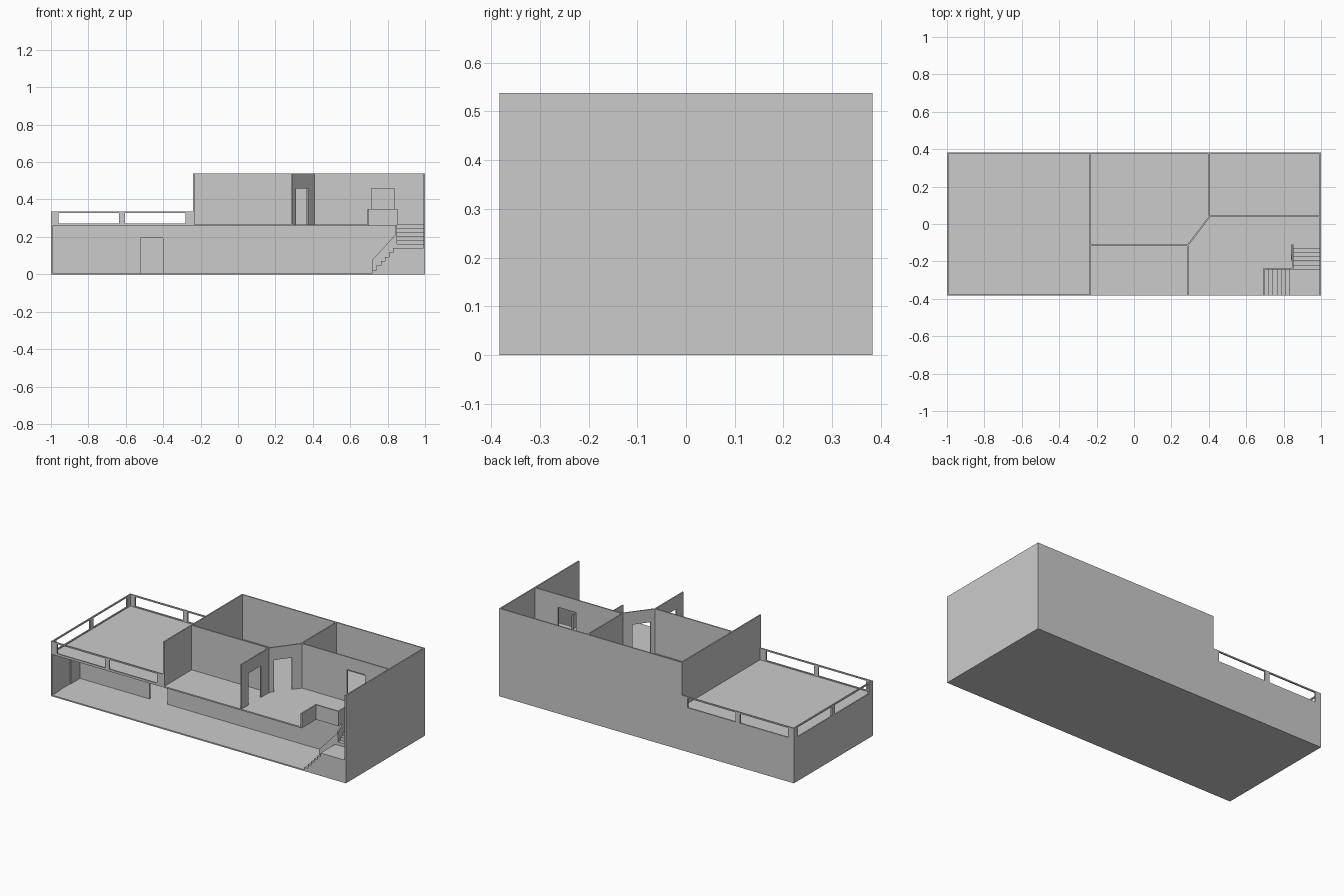
import bpy, bmesh
from mathutils import Vector

if "Cube" in bpy.data.objects:
    bpy.data.objects.remove(bpy.data.objects["Cube"])

T = 0.008            # wall thickness
Y = 0.383            # half depth
F = 0.265            # upper floor level
H = 0.538            # upper wall top
R = 0.337            # terrace rail top
DOOR = 0.195         # door height above floor


def extrude(name, pts, vec):
    """Closed planar outline pushed along vec."""
    bm = bmesh.new()
    face = bm.faces.new([bm.verts.new(p) for p in pts])
    res = bmesh.ops.extrude_face_region(bm, geom=[face])
    verts = [g for g in res["geom"] if isinstance(g, bmesh.types.BMVert)]
    bmesh.ops.translate(bm, verts=verts, vec=vec)
    bmesh.ops.recalc_face_normals(bm, faces=bm.faces)
    mesh = bpy.data.meshes.new(name)
    bm.to_mesh(mesh)
    bm.free()
    ob = bpy.data.objects.new(name, mesh)
    bpy.context.collection.objects.link(ob)
    return ob


def box(name, x0, x1, y0, y1, z0, z1):
    return extrude(name, [(x0, y0, z0), (x1, y0, z0), (x1, y1, z0), (x0, y1, z0)],
                   (0, 0, z1 - z0))


def wall(name, a, b, z0, z1, door=None):
    """Wall centred on line a-b; door = (start, end) distance along the line."""
    a, b = Vector(a), Vector(b)
    length = (b - a).length
    d = (b - a).normalized()
    n = Vector((-d.y, d.x)) * T
    prof = [(0, z0), (0, z1), (length, z1), (length, z0)]
    if door:
        prof += [(door[1], z0), (door[1], z0 + DOOR), (door[0], z0 + DOOR), (door[0], z0)]
    pts = []
    for s, z in prof:
        p = a + d * s - n / 2
        pts.append((p.x, p.y, z))
    return extrude(name, pts, (n.x, n.y, 0))


# Floors, the upper one notched for the stairwell
box("ground_floor", -1, 1, -Y, Y, 0, T)
outline = [(-1, -Y), (0.70, -Y), (0.70, -0.243), (0.85, -0.243), (0.85, -0.11),
           (1, -0.11), (1, Y), (-1, Y)]
extrude("upper_floor", [(x, y, F - T) for x, y in outline], (0, 0, T))

# Outer walls, back wall stepped down to the terrace
prof = [(-1, 0), (1, 0), (1, H), (-0.24, H), (-0.24, F), (-1, F)]
extrude("back_wall", [(x, Y - T, z) for x, z in prof], (0, T, 0))
box("right_wall", 1 - T, 1, -Y, Y, 0, H)
wall("left_wall", (-1 + T / 2, -Y), (-1 + T / 2, Y), 0, F, (0.07, 0.18))
box("entry_door", -1, -1 + T / 2, -Y + 0.07, -Y + 0.18, 0, DOOR)

# Ground floor partition
wall("ground_partition", (-1, -0.11), (1, -0.11), 0, F, (0.48, 0.60))

# Upper rooms
wall("terrace_wall", (-0.236, -Y), (-0.236, Y), F, H)
wall("front_room_wall", (-0.236, -0.113), (0.288, -0.113), F, H)
wall("side_room_wall", (0.288, -Y), (0.288, -0.113), F, H, (0.07, 0.19))
wall("angled_wall", (0.288, -0.113), (0.406, 0.042), F, H, (0.03, 0.135))
wall("rear_divider", (0.402, 0.042), (0.402, Y), F, H)
wall("rear_room_wall", (0.402, 0.042), (1, 0.042), F, H, (0.312, 0.434))

# Terrace railings: beams and posts on front, back and left
for side, y0 in (("front", -Y), ("back", Y - T)):
    box(side + "_rail", -1, -0.24, y0, y0 + T, R - T, R)
    box(side + "_kerb", -1, -0.24, y0, y0 + T, F, F + 0.006)
    for i, (x0, x1) in enumerate([(-1, -0.96), (-0.635, -0.605), (-0.28, -0.24)]):
        box(f"{side}_post_{i}", x0, x1, y0, y0 + T, F, R - T)
box("left_rail", -1, -1 + T, -Y, Y, R - T, R)
box("left_kerb", -1, -1 + T, -Y, Y, F, F + 0.006)
for i, (y0, y1) in enumerate([(-Y, -Y + 0.04), (-0.015, 0.015), (Y - 0.04, Y)]):
    box(f"left_post_{i}", -1, -1 + T, y0, y1, F, R - T)

# Stairs: solid lower flight with landing, then upper flight turning back
N, LAND = 6, 0.14
prof = [(1, 0), (0.72, 0)]
for i in range(N):
    z = LAND * (i + 1) / N
    prof += [(0.72 + 0.13 * i / N, z), (0.72 + 0.13 * (i + 1) / N, z)]
prof += [(1, LAND)]
prof = [p for i, p in enumerate(prof) if i == 0 or p != prof[i - 1]]
extrude("lower_stairs", [(x, -Y, z) for x, z in prof], (0, 0.14, 0))
prof = [(-0.11, 0), (-0.243, 0)]
for i in range(N):
    z = LAND + (F - LAND) * (i + 1) / N
    prof += [(-0.243 + 0.133 * i / N, z), (-0.243 + 0.133 * (i + 1) / N, z)]
extrude("upper_stairs", [(0.85, y, z) for y, z in prof], (0.15, 0, 0))

# Sloped stair guards
extrude("lower_guard", [(0.72, -0.243, 0), (0.85, -0.243, 0), (0.85, -0.243, 0.22),
                        (0.72, -0.243, 0.08)], (0, T, 0))
extrude("upper_guard", [(0.842, -0.243, 0), (0.842, -0.11, 0), (0.842, -0.11, 0.345),
                        (0.842, -0.243, 0.22)], (T, 0, 0))

# Low guards round the stairwell
wall("well_guard_left", (0.697, -Y), (0.697, -0.239), F, 0.348)
wall("well_guard_back", (0.693, -0.239), (0.853, -0.239), F, 0.348)
wall("well_guard_side", (0.849, -0.243), (0.849, -0.11), F, 0.348)
